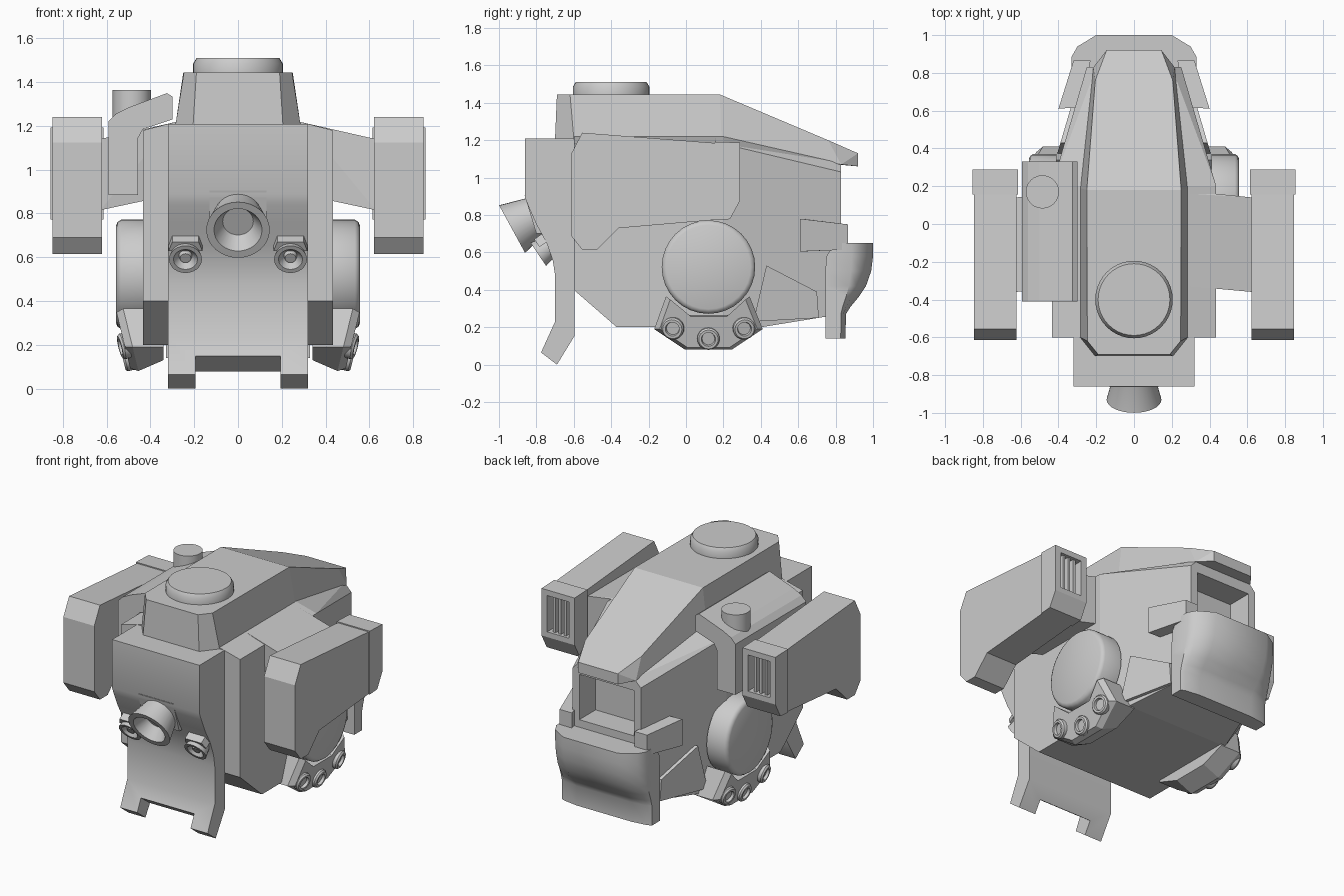
import bpy, bmesh, math
from mathutils import Vector

if "Cube" in bpy.data.objects:
    bpy.data.objects.remove(bpy.data.objects["Cube"])

grey = bpy.data.materials.new("plain_grey")
grey.use_nodes = True
grey.diffuse_color = (0.6, 0.6, 0.6, 1)
grey.node_tree.nodes["Principled BSDF"].inputs["Base Color"].default_value = (0.6, 0.6, 0.6, 1)


def finish(name, bm, smooth=False):
    bmesh.ops.recalc_face_normals(bm, faces=bm.faces[:])
    mesh = bpy.data.meshes.new(name)
    bm.to_mesh(mesh)
    bm.free()
    mesh.materials.append(grey)
    ob = bpy.data.objects.new(name, mesh)
    bpy.context.collection.objects.link(ob)
    if smooth:
        bpy.ops.object.select_all(action='DESELECT')
        ob.select_set(True)
        bpy.context.view_layer.objects.active = ob
        bpy.ops.object.shade_smooth_by_angle(angle=math.radians(35))
    return ob


def loft(name, rings, smooth=False):
    """Skin a list of equal-length closed rings and cap both ends."""
    bm = bmesh.new()
    rows = [[bm.verts.new(p) for p in ring] for ring in rings]
    n = len(rows[0])
    for a, b in zip(rows, rows[1:]):
        for i in range(n):
            j = (i + 1) % n
            bm.faces.new((a[i], a[j], b[j], b[i]))
    bm.faces.new(rows[0])
    bm.faces.new(rows[-1])
    return finish(name, bm, smooth)


def prism(name, profile, x0, x1, smooth=False):
    """Extrude a (y, z) profile along x."""
    return loft(name, [[(x, y, z) for y, z in profile] for x in (x0, x1)], smooth)


def solid(name, points):
    """Flat-faced solid wrapped around corner points."""
    bm = bmesh.new()
    for p in points:
        bm.verts.new(p)
    res = bmesh.ops.convex_hull(bm, input=bm.verts[:])
    inner = [v for v in res["geom_interior"] if isinstance(v, bmesh.types.BMVert)]
    bmesh.ops.delete(bm, geom=inner, context='VERTS')
    bmesh.ops.dissolve_limit(bm, angle_limit=0.02, verts=bm.verts[:], edges=bm.edges[:])
    return finish(name, bm)


def both(points):
    return [(s * x, y, z) for x, y, z in points for s in (1, -1)]


def box(name, x, y, z):
    return solid(name, [(a, b, c) for a in x for b in y for c in z])


def turned(name, centre, axis, profile, segments=32):
    """Revolve (radius, distance) pairs around an axis."""
    q = Vector(axis).to_track_quat('Z', 'Y')
    turns = [2 * math.pi * i / segments for i in range(segments)]
    return loft(name, [[Vector(centre) + q @ Vector((r * math.cos(a), r * math.sin(a), d))
                        for a in turns] for r, d in profile], True)


def cut(ob, cutter):
    mod = ob.modifiers.new("cut", 'BOOLEAN')
    mod.operation = 'DIFFERENCE'
    mod.solver = 'EXACT'
    mod.object = cutter
    bpy.context.view_layer.objects.active = ob
    bpy.ops.object.modifier_apply(modifier=mod.name)
    bpy.data.objects.remove(cutter)


# Hull with tapered rear and a rear recess
hull = solid("hull", both([
    (0.28, -0.6, 1.22), (0.28, 0.2, 1.22), (0.435, -0.6, 1.18), (0.435, 0.2, 1.18),
    (0.435, -0.6, 0.4), (0.435, -0.37, 0.2), (0.435, 0.2, 0.2), (0.376, 0.4, 0.2),
    (0.2, 0.83, 1.08), (0.25, 0.83, 1.03), (0.25, 0.83, 0.27)]))
cut(hull, box("recess_cutter", (-0.2, 0.2), (0.66, 0.95), (0.7, 1.0)))

# Sloped upper housing and round hatch
solid("upper_housing", both([
    (0.19, -0.69, 1.445), (0.247, -0.62, 1.445), (0.25, 0.18, 1.445),
    (0.205, 0.76, 1.2), (0.145, 0.92, 1.13), (0.145, 0.92, 1.06),
    (0.205, -0.7, 1.21), (0.285, -0.6, 1.21), (0.285, 0.19, 1.21), (0.215, 0.83, 1.07)]))
turned("top_hatch", (0, -0.4, 1.44), (0, 0, 1),
       [(0.205, 0), (0.205, 0.045), (0.19, 0.07)], 40)

# Front apron with two feet
apron = prism("front_apron", [
    (-0.86, 1.21), (-0.86, 0.89), (-0.84, 0.84), (-0.8, 0.75), (-0.745, 0.65),
    (-0.713, 0.56), (-0.7, 0.48), (-0.7, 0.23), (-0.775, 0.065), (-0.69, 0),
    (-0.595, 0.155), (-0.595, 1.21)], -0.32, 0.32, True)
cut(apron, prism("notch_cutter", [(-0.77, 0.172), (-0.62, 0.062), (-0.62, -0.1),
                                  (-0.9, -0.1), (-0.9, 0.172)], -0.195, 0.195))

# Main nozzle and its mount
prism("nozzle_mount", [(-0.863, 0.905), (-0.8, 0.7), (-0.7, 0.7), (-0.7, 0.905)], -0.13, 0.13)
down = Vector((0, -0.88, -0.48))
turned("main_nozzle", (0, -0.93, 0.725), down,
       [(0.105, -0.19), (0.107, -0.15), (0.145, 0), (0.11, 0), (0.07, -0.08)])

# Box with a bent section over the right shoulder, and its stub
hook = [(-0.593, 0.885), (-0.593, 1.22), (-0.56, 1.255), (-0.5, 1.285), (-0.325, 1.35),
        (-0.3, 1.335), (-0.3, 1.23), (-0.435, 1.185), (-0.457, 1.145), (-0.457, 0.885)]
loft("shoulder_box", [[(x, y, z) for x, z in hook] for y in (-0.41, 0.33)])
turned("shoulder_stub", (-0.485, 0.17, 1.24), (0, 0, 1), [(0.088, 0), (0.088, 0.125)], 24)

pod_side = [(-0.615, 1.125), (-0.555, 1.24), (0.155, 1.185), (0.2, 1.18), (0.2, 0.778),
            (-0.36, 0.73), (-0.475, 0.615), (-0.555, 0.615), (-0.615, 0.69)]
cap_side = [(0.155, 0.772), (0.235, 0.778), (0.288, 0.875), (0.288, 1.187), (0.155, 1.192)]
bracket = [(-0.17, 0.19), (-0.107, 0.365), (0.015, 0.265), (0.23, 0.265),
           (0.34, 0.365), (0.41, 0.19), (0.245, 0.08), (-0.005, 0.08)]


def bracket_ring(scale, inset):
    pts = []
    for y, z in bracket:
        y, z = 0.12 + (y - 0.12) * scale, 0.2 + (z - 0.2) * scale
        pts.append((0.49 + 0.245 * (z - 0.08) - inset, y, z))
    return pts


def taper_x(y):
    return 0.435 - 0.2937 * (y - 0.2)


for side, s in (("left", 1), ("right", -1)):
    def flip(points):
        return [(s * x, y, z) for x, y, z in points]

    # Shoulder arm and pod
    solid(side + "_arm", flip([
        (0.3, -0.33, 1.215), (0.3, 0.16, 1.215), (0.42, -0.33, 0.86), (0.42, 0.16, 0.86),
        (0.435, -0.325, 1.18), (0.435, 0.16, 1.18), (0.63, -0.36, 1.14), (0.63, 0.14, 1.14),
        (0.63, -0.36, 0.815), (0.63, 0.14, 0.815)]))
    prism(side + "_pod", pod_side, s * 0.622, s * 0.848)
    cap = prism(side + "_pod_cap", cap_side, s * 0.614, s * 0.856)
    cut(cap, box("vent_cutter", (s * 0.655, s * 0.815), (0.215, 0.35), (0.91, 1.15)))
    for i in range(3):
        x = 0.695 + 0.04 * i
        box(side + "_vent_slat", (s * (x - 0.009), s * (x + 0.009)), (0.2, 0.27), (0.905, 1.155))

    # Side drum
    turned(side + "_drum", (s * 0.41, 0.12, 0.522), (s, 0, 0),
           [(0.25, 0), (0.25, 0.125), (0.24, 0.14), (0.225, 0.147)], 32)

    # Lower bracket with three lamps
    inner = [(0.34, y, max(z, 0.13)) for y, z in bracket]
    loft(side + "_lamp_bracket", [flip(r) for r in (inner, bracket_ring(1, 0.035),
                                                   bracket_ring(0.9, 0))])
    for y, z in ((-0.07, 0.195), (0.12, 0.14), (0.31, 0.195)):
        face_x = 0.49 + 0.245 * (z - 0.08)
        turned(side + "_bracket_lamp", (s * face_x, y, z), (s * 0.97, (y - 0.12) * 0.8, -0.24),
               [(0.06, -0.03), (0.06, 0.012), (0.052, 0.022), (0.038, 0.022), (0.034, 0.005)], 20)

    # Plate on the tapered flank
    plate = [(0.43, 0.53), (0.7, 0.39), (0.71, 0.25), (0.36, 0.23)]
    loft(side + "_flank_plate", [flip([(taper_x(y) + t, y, z) for y, z in plate])
                                 for t in (-0.02, 0.022)])

    # Rear fin
    solid(side + "_rear_fin", flip([
        (x, y, z) for x, y, low, high in ((0.28, 0.62, 0.605, 0.78), (0.4, 0.61, 0.605, 0.78),
                                          (0.32, 0.865, 0.615, 0.75), (0.23, 0.865, 0.615, 0.75))
        for z in (low, high)]))

    # Front lamp and its hood
    lamp_dir = Vector((0, -0.83, -0.56))
    lamp_up = Vector((0, -0.56, 0.83))
    turned(side + "_front_lamp", (s * 0.24, -0.79, 0.59), lamp_dir,
           [(0.05, -0.12), (0.075, 0), (0.055, 0), (0.03, -0.03), (0.025, -0.01)], 24)
    mid = Vector((s * 0.24, -0.755, 0.685))
    solid(side + "_lamp_hood", [mid + lamp_dir * a + lamp_up * b + Vector((c, 0, 0))
                                for a, b, w in ((0.055, -0.03, 0.077), (0.055, 0.02, 0.06),
                                                (-0.07, -0.03, 0.077), (-0.07, 0.02, 0.06))
                                for c in (-w, w)])

# Curved rear shield, bulging near its top
columns = [(-0.33, 0.4), (-0.3, 0.68), (-0.2, 1), (0, 1), (0.2, 1), (0.3, 0.68), (0.33, 0.4)]
rows = [(0.14, 0.853), (0.27, 0.855), (0.31, 0.88), (0.36, 0.922), (0.42, 0.962),
        (0.5, 0.99), (0.58, 1), (0.65, 1)]
rings = []
for z, depth in rows:
    front = 0.745 + 0.05 * max(0, z - 0.57) / 0.08
    rings.append([(x, 0.81 + (depth - 0.81) * k, z) for x, k in columns]
                 + [(0.33, front, z), (-0.33, front, z)])
loft("rear_shield", rings, True)
